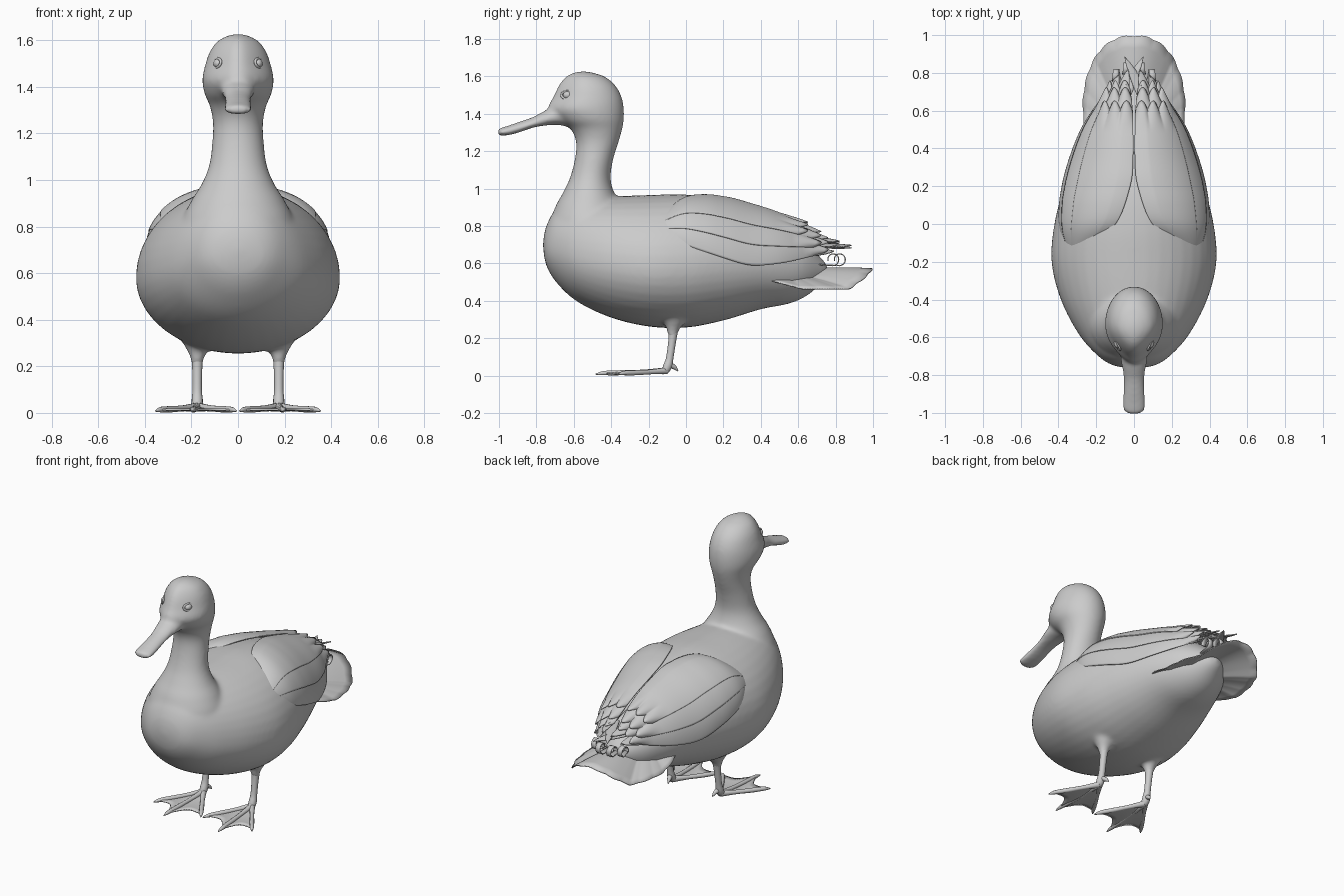
import bpy
from math import sin, cos, pi, copysign
from mathutils import Vector as V

if "Cube" in bpy.data.objects:
    bpy.data.objects.remove(bpy.data.objects["Cube"])


def spline(rows, sub=5):
    """Catmull-Rom densify a list of equal-length rows."""
    r = [V(p) for p in rows]
    out = []
    for i in range(len(r) - 1):
        a, b, c, d = r[max(i - 1, 0)], r[i], r[i + 1], r[min(i + 2, len(r) - 1)]
        for k in range(sub):
            t = k / sub
            out.append(0.5 * (2 * b + (c - a) * t + (2 * a - 5 * b + 4 * c - d) * t**2
                              + (3 * b - a - 3 * c + d) * t**3))
    return out + [r[-1]]


def loft(rings, closed=True):
    """Verts and faces through rings; closed rings get end caps."""
    n = len(rings[0])
    verts = [tuple(p) for ring in rings for p in ring]
    faces = []
    for i in range(len(rings) - 1):
        for j in range(n if closed else n - 1):
            k = (j + 1) % n
            faces.append((i * n + j, i * n + k, (i + 1) * n + k, (i + 1) * n + j))
    if closed:
        faces += [tuple(range(n))[::-1], tuple(range(len(verts) - n, len(verts)))]
    return verts, faces


def build(name, parts, thick=0):
    verts, faces = [], []
    for v, f in parts:
        o = len(verts)
        verts += v
        faces += [tuple(i + o for i in q) for q in f]
    me = bpy.data.meshes.new(name)
    me.from_pydata(verts, [], faces)
    ob = bpy.data.objects.new(name, me)
    bpy.context.collection.objects.link(ob)
    bpy.ops.object.select_all(action='DESELECT')
    ob.select_set(True)
    bpy.context.view_layer.objects.active = ob
    bpy.ops.object.shade_smooth_by_angle(angle=0.8)
    if thick:
        m = ob.modifiers.new("thickness", 'SOLIDIFY')
        m.thickness, m.offset = thick, 0
    return ob


def along_y(rows, n=40):
    """Rings from (y, half width, z middle, z top, z bottom)."""
    rings = []
    for y, w, m, t, b in spline(rows):
        rings.append([(w * cos(a), y, m + (t - m if sin(a) > 0 else m - b) * sin(a))
                      for a in (2 * pi * i / n for i in range(n))])
    return loft(rings)


def along_z(rows, n=40):
    """Rings from (z, front y, back y, half width); the face narrows forward."""
    rings = []
    for z, f, b, w in spline(rows):
        pinch = .35 * min(1, max(0, (z - 1.36) / .08))
        rings.append([(w * cos(a) * (1 - pinch * max(0, -sin(a))**2),
                       (f + b) / 2 + (b - f) / 2 * sin(a), z)
                      for a in (2 * pi * i / n for i in range(n))])
    return loft(rings)


def tube(rows, n=14, sub=4):
    """Round tube through (x, y, z, radius)."""
    p = spline(rows, sub)
    rings = []
    for i, q in enumerate(p):
        d = (p[min(i + 1, len(p) - 1)] - p[max(i - 1, 0)]).to_3d()
        rot = d.to_track_quat('Z', 'Y')
        rings.append([V(q[:3]) + rot @ V((q[3] * cos(a), q[3] * sin(a), 0))
                      for a in (2 * pi * k / n for k in range(n))])
    return loft(rings)


def feather(base, tip, w, tilt=0.0):
    """Flat blade with a rounded tip and a slightly raised middle."""
    base, tip = V(base), V(tip)
    side = (tip - base).cross(V((0, 0, 1))).normalized() + V((0, 0, tilt))
    rows = []
    for i in range(17):
        t = i / 16
        h = w * (0.65 + 0.35 * sin(pi * t)) * max(1 - t**5, 0.0) ** .8
        rows.append([base.lerp(tip, t) + side * h * s + V((0, 0, -0.15 * h * abs(s)))
                     for s in (-1, -0.5, 0, 0.5, 1)])
    return loft(rows, False)


# Body, neck, head, bill and thighs, fused into one skin
trunk = along_y([
    (-.765, .01, .70, .71, .69), (-.747, .115, .68, .80, .59), (-.69, .20, .67, .895, .495),
    (-.58, .295, .63, .94, .395), (-.4, .388, .60, .957, .31), (-.2, .437, .58, .966, .263),
    (0, .422, .585, .968, .257), (.2, .37, .60, .94, .295), (.4, .295, .60, .87, .355),
    (.55, .225, .59, .77, .385), (.65, .16, .58, .70, .43), (.74, .06, .56, .61, .51),
    (.76, .01, .56, .57, .55)])
neck = along_z([
    (.65, -.68, -.28, .23), (.8, -.725, -.30, .245), (.9, -.70, -.34, .207),
    (.98, -.657, -.385, .158), (1.06, -.62, -.403, .125), (1.16, -.594, -.388, .111),
    (1.25, -.588, -.36, .108), (1.32, -.618, -.34, .122), (1.37, -.68, -.332, .144),
    (1.43, -.737, -.332, .154), (1.49, -.71, -.344, .142), (1.55, -.682, -.376, .122),
    (1.597, -.645, -.43, .087), (1.621, -.60, -.50, .04), (1.627, -.57, -.53, .01)])
bill = along_y([
    (-.60, .06, 1.38, 1.45, 1.32), (-.68, .075, 1.385, 1.44, 1.34),
    (-.75, .067, 1.368, 1.419, 1.337), (-.82, .057, 1.342, 1.383, 1.325),
    (-.9, .06, 1.316, 1.355, 1.298), (-.96, .063, 1.302, 1.334, 1.284),
    (-.995, .053, 1.300, 1.324, 1.282), (-1.008, .022, 1.302, 1.316, 1.288)], 24)
thighs = [tube([(s * .17, -.06, .38, .10), (s * .173, -.065, .30, .066),
                (s * .175, -.07, .25, .036), (s * .175, -.072, .20, .024)]) for s in (-1, 1)]
body = build("body", [trunk, neck, bill] + thighs)
m = body.modifiers.new("fuse", 'REMESH')
m.mode, m.voxel_size, m.use_smooth_shade = 'VOXEL', 0.011, True
m = body.modifiers.new("soften", 'SMOOTH')
m.factor, m.iterations = 0.5, 16

# Folded wings: three overlapping layers with scalloped rear edges
wing = spline([(-.14, .375, .76, .28, .86), (0, .405, .70, .10, .962), (.2, .38, .63, .02, .953),
               (.35, .34, .59, .005, .915), (.5, .28, .60, .005, .865), (.62, .205, .625, .01, .805),
               (.71, .13, .65, .02, .74)], 6)
for side, s in (("left", 1), ("right", -1)):
    layers = []
    for cover, end, lift in ((1, 36, 0), (.78, 33, .006), (.55, 29, .011)):
        grid = []
        for i, (y, xl, zl, xt, zt) in enumerate(wing[:end + 1]):
            near = max(0, i - end + 5) / 5
            fade = min(1, i / 10)
            sink = 1 - .06 * (1 - fade)
            row = []
            for k in range(41):
                t = pi / 2 * cover * k / 40
                c = V((sin(t), 0, cos(t))) * lift * fade * min(1, k / 10)
                row.append((s * (xt + (xl - xt) * sin(t) + c.x) * sink,
                            y + near * .05 * abs(sin(k / 40 * 3 * pi)),
                            .6 + (zl + (zt - zl) * cos(t) + c.z - .6) * sink))
            grid.append(row)
        layers.append(loft(grid, False))
    build(side + "_wing", layers, .006)

    # Long flight feathers crossing over the rump
    build(side + "_flight_feathers", [
        feather((s * .17, .45, .72), (-s * .05, .885, .69 + s * .006), .035, -s * .3),
        feather((s * .12, .45, .77), (s * .03, .82, .715 + s * .004), .04, -s * .4),
        feather((s * .22, .42, .68), (s * .08, .79, .665), .045, -s * .6),
        feather((s * .06, .42, .83), (s * .04, .74, .745), .035, -s * .2)], .007)

    # Curled tail feathers
    curl = []
    for x, y in ((.035, .82), (.09, .785)):
        rows = []
        for i in range(25):
            a = -pi / 2 + 1.6 * pi * i / 24
            r = .034 - .008 * i / 24
            c = V((s * (x + .012 * i / 24), y + r * cos(a), .622 + r * sin(a)))
            rows.append([c + V((d, 0, 0)) for d in (-.016, 0, .016)])
        rows.insert(0, [V((s * x * .6 + d, .64, .60)) for d in (-.016, 0, .016)])
        curl.append(loft(rows, False))
    build(side + "_tail_curls", curl, .006)

    # Eye with lid ring
    bpy.ops.mesh.primitive_uv_sphere_add(segments=24, ring_count=12, radius=.026,
                                         location=(s * .085, -.632, 1.5))
    bpy.context.object.name = side + "_eye"
    bpy.context.object.scale = (.8, 1, .8)
    bpy.ops.object.shade_smooth()
    lid = [(s * (.093 + .018 * cos(a) - .006 * sin(a)), -.632 + .034 * cos(a),
            1.5 + .021 * sin(a), .006) for a in (2 * pi * i / 16 for i in range(17))]
    build(side + "_eyelid", [tube(lid, 8, 2)])

    # Leg, toes and claws
    tips = [(.015, -.36), (.195, -.465), (.345, -.35)]
    ankle = V((s * .175, -.105, .028))
    leg = [tube([(s * .175, -.065, .27, .03), (s * .175, -.072, .2, .022),
                 (s * .175, -.086, .1, .02), (s * .175, -.097, .055, .024),
                 (s * .175, -.112, .03, .022), (s * .175, -.14, .022, .014)]),
           tube([(s * .175, -.09, .06, .016), (s * .165, -.062, .045, .012),
                 (s * .16, -.043, .025, .003)])]
    for x, y in tips:
        tip = V((s * x, y, .013))
        p = [ankle.lerp(tip, t) for t in (0, .35, .65, .92, 1.05)]
        leg.append(tube([(*q[:2], z, r) for q, z, r in
                         zip(p, (.026, .02, .016, .014, .008), (.019, .013, .014, .012, .003))], 10))
    build(side + "_leg", leg)

    # Webbing, curved in between the toes
    edge = []
    for (x0, y0), (x1, y1) in zip(tips, tips[1:]):
        for i in range(13):
            t = i / 12
            e = V((s * (x0 + (x1 - x0) * t), y0 + (y1 - y0) * t, .012))
            edge.append(ankle.lerp(e, .95 - .16 * sin(pi * t)))
    web = [[ankle.lerp(e, t) + V((0, 0, -.010 * sin(pi * t))) for e in edge]
           for t in (.05, .3, .5, .7, .85, 1)]
    build(side + "_web", [loft(web, False)], .008)

# Domed tail fan with a scalloped rim
rows = [[] for _ in range(9)]
for k in range(121):
    v = k / 60 - 1
    a = v * 2.15
    r = .98 + .02 * abs(sin(v * 6.5 * pi))
    x = copysign(.272 * abs(sin(a))**.85 * r, v)
    rim = V((x, .62 + .38 * cos(a) * r,
             .572 - .108 * min(1, (x / .21)**2) + .10 * max(0, -cos(a))))
    root = V((.10 * v, .50, .555 - .02 * v * v))
    for i, row in enumerate(rows):
        row.append(root.lerp(rim, i / 8) + V((0, 0, .012 * sin(pi * i / 8))))
build("tail_fan", [loft(rows, False)], .006)
